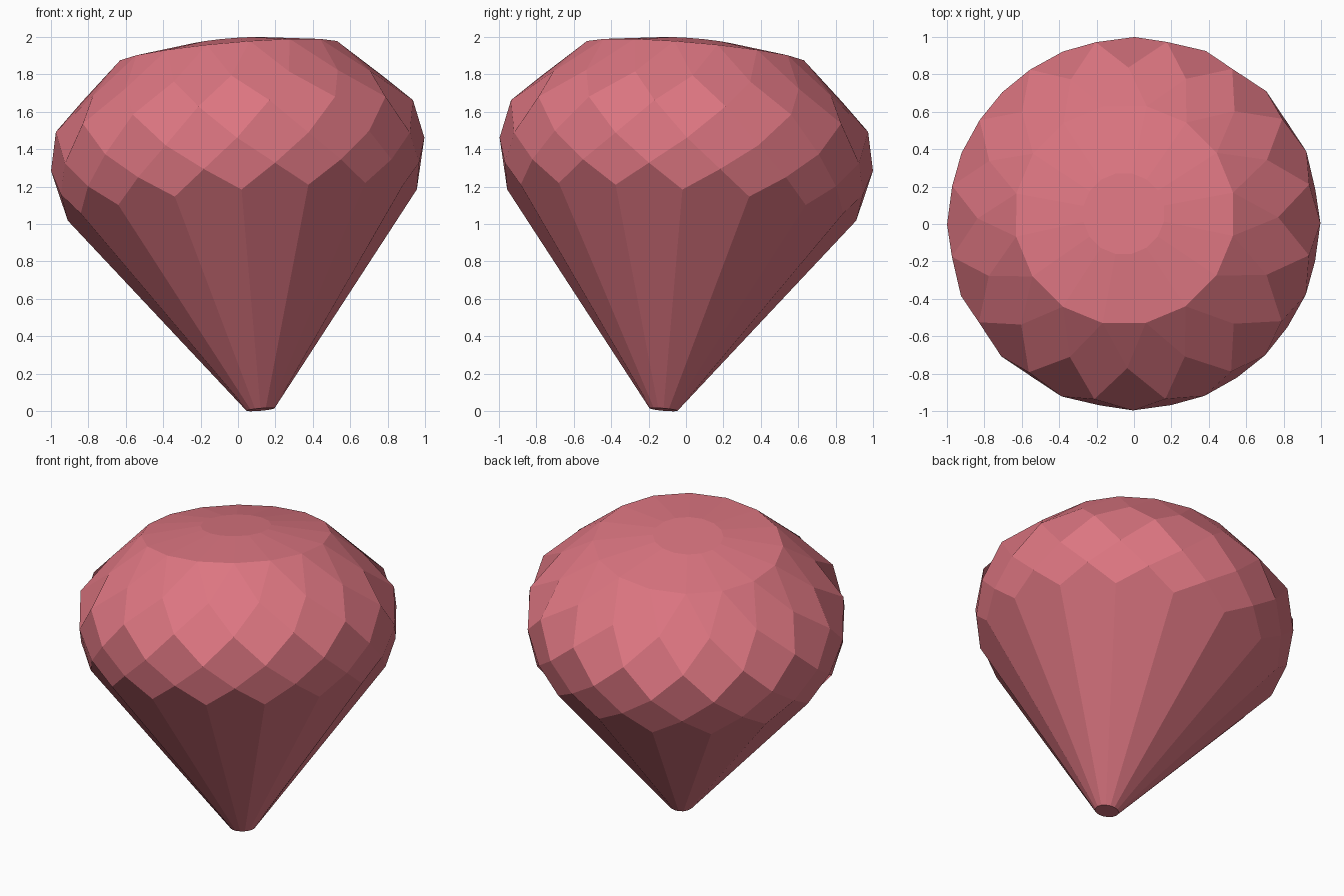
import bpy, bmesh, math
from mathutils import Vector

if "Cube" in bpy.data.objects:
    bpy.data.objects.remove(bpy.data.objects["Cube"])

SIDES = 16
BASE = Vector((0.12, -0.12, 0.01))          # centre of the blunt tip
AXIS = Vector((-0.0885, 0.0885, 0.992)).normalized()
TILT = Vector((0, 0, 1)).rotation_difference(AXIS)

# (height along the axis, radius, phase in half steps)
RINGS = [
    (0.00, 0.075, 0),    # blunt tip
    (1.10, 0.935, 0),    # lower zigzag
    (1.225, 0.978, 1),
    (1.373, 1.00, 0),    # girdle
    (1.562, 0.975, 1),
    (1.725, 0.805, 0),   # crown
    (1.92, 0.592, 1),    # table edge
    (1.976, 0.22, 1),    # top disc
]

bm = bmesh.new()
rings = []
for height, radius, phase in RINGS:
    ring = []
    for i in range(SIDES):
        a = math.tau * (i + phase * 0.5) / SIDES
        p = Vector((radius * math.cos(a), radius * math.sin(a), height))
        ring.append(bm.verts.new(BASE + TILT @ p))
    rings.append(ring)
tip, low, low_mid, girdle, high_mid, crown, table, disc = rings

for i in range(SIDES):
    n, p = (i + 1) % SIDES, i - 1
    # long pointed facets of the cone
    bm.faces.new((tip[i], tip[n], low[n], low_mid[i], low[i]))
    # rows of diamond facets
    bm.faces.new((low[i], low_mid[i], girdle[i], low_mid[p]))
    bm.faces.new((low_mid[i], girdle[n], high_mid[i], girdle[i]))
    bm.faces.new((girdle[i], high_mid[i], crown[i], high_mid[p]))
    bm.faces.new((high_mid[i], crown[n], table[i], crown[i]))
    # triangles under the table and the shallow slope above it
    bm.faces.new((crown[i], table[i], table[p]))
    bm.faces.new((table[i], table[n], disc[n], disc[i]))

# end caps
bm.faces.new(disc)
bm.faces.new(list(reversed(tip)))
bmesh.ops.recalc_face_normals(bm, faces=bm.faces[:])

mesh = bpy.data.meshes.new("cut_gem")
bm.to_mesh(mesh)
bm.free()
gem = bpy.data.objects.new("cut_gem", mesh)
bpy.context.collection.objects.link(gem)

# single rose colour
rose = bpy.data.materials.new("rose_pink")
rose.diffuse_color = (0.72, 0.18, 0.22, 1)
rose.use_nodes = True
rose.node_tree.nodes["Principled BSDF"].inputs["Base Color"].default_value = rose.diffuse_color
mesh.materials.append(rose)
